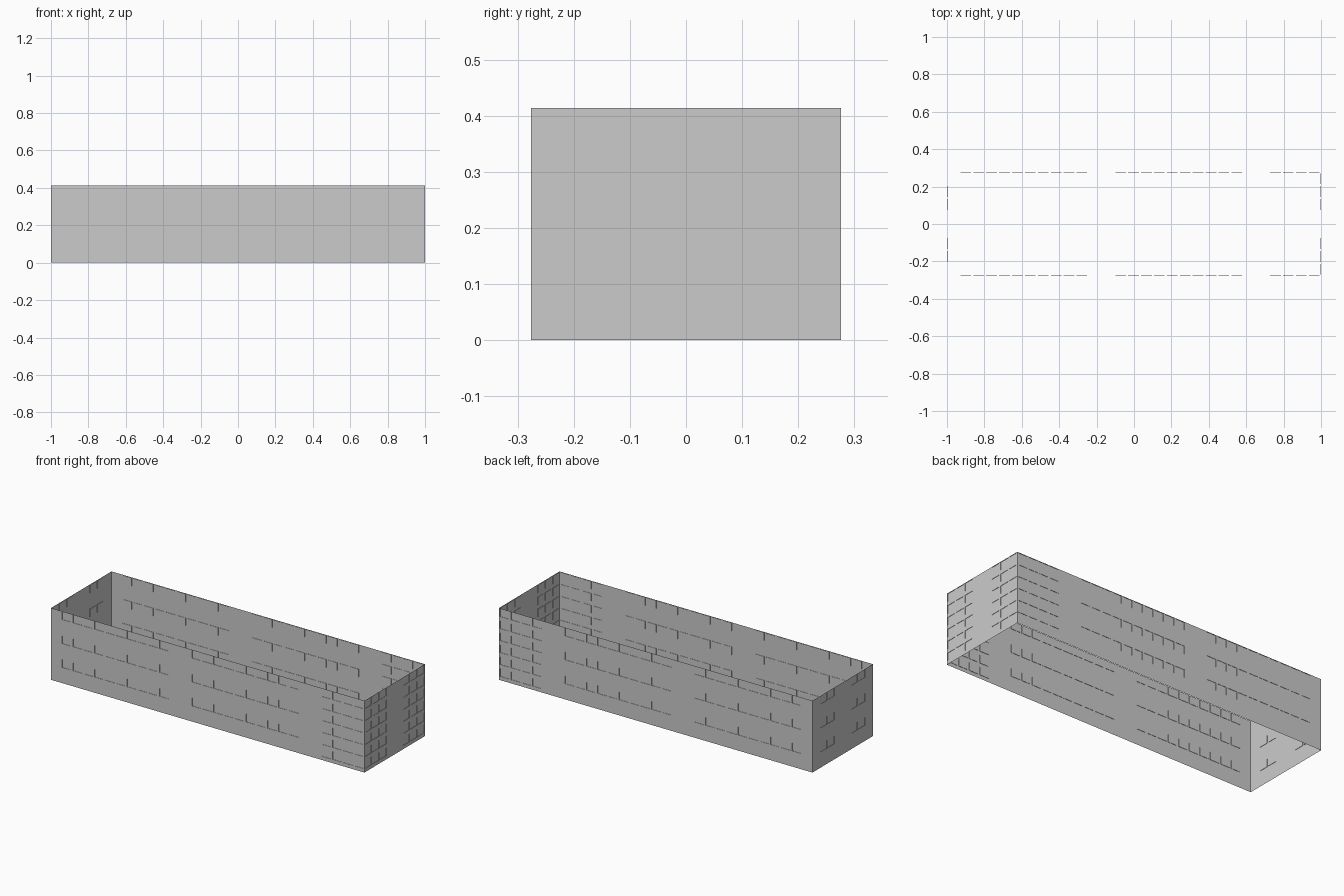
import bpy, bmesh
from mathutils import Vector

if "Cube" in bpy.data.objects:
    bpy.data.objects.remove(bpy.data.objects["Cube"])

HX, HY, H = 1.0, 0.276, 0.414      # half length, half width, wall height
PITCH, WIN_W, WIN_H = 0.069, 0.057, 0.045
RECESS = 0.002
ALL_ROWS, UPPER_ROWS = range(6), (1, 3, 5)


def spans(start, count, width):
    return [(start + i * PITCH, start + i * PITCH + width) for i in range(count)]


ROWS = spans(0.021, 6, WIN_H)


def wall(name, half, groups, place, flip):
    """Open wall panel; groups = (first window start, window count, rows)."""
    windows = []
    for start, count, rows in groups:
        for a, b in spans(start, count, WIN_W):
            windows += [(a, b, *ROWS[r]) for r in rows]
    us = sorted({-half, half} | {u for w in windows for u in w[:2]})
    zs = sorted({0.0, H} | {z for r in ROWS for z in r})

    bm = bmesh.new()
    grid = [[bm.verts.new(place(u, z)) for z in zs] for u in us]
    panes = []
    for i in range(len(us) - 1):
        for j in range(len(zs) - 1):
            quad = [grid[i][j], grid[i + 1][j], grid[i + 1][j + 1], grid[i][j + 1]]
            face = bm.faces.new(quad[::-1] if flip else quad)
            cu, cz = (us[i] + us[i + 1]) / 2, (zs[j] + zs[j + 1]) / 2
            if any(a < cu < b and c < cz < d for a, b, c, d in windows):
                panes.append(face)
    # push the window panes slightly inward
    bm.normal_update()
    bmesh.ops.inset_individual(bm, faces=panes, thickness=0.0, depth=-RECESS)
    mesh = bpy.data.meshes.new(name)
    bm.to_mesh(mesh)
    bm.free()
    bpy.context.collection.objects.link(bpy.data.objects.new(name, mesh))


# long walls: two banks of ten windows, and a dense end bank
long_groups = [(-0.928, 10, UPPER_ROWS), (-0.1, 10, UPPER_ROWS), (0.728, 4, ALL_ROWS)]
wall("front_wall", HX, long_groups, lambda u, z: Vector((u, -HY, z)), False)
wall("back_wall", HX, long_groups, lambda u, z: Vector((u, HY, z)), True)

# end walls: dense windows on the right, sparse on the left
wall("right_wall", HY, [(-0.271, 3, ALL_ROWS), (0.076, 3, ALL_ROWS)],
     lambda u, z: Vector((HX, u, z)), False)
wall("left_wall", HY, [(-0.202, 2, UPPER_ROWS), (0.076, 2, UPPER_ROWS)],
     lambda u, z: Vector((-HX, u, z)), True)
